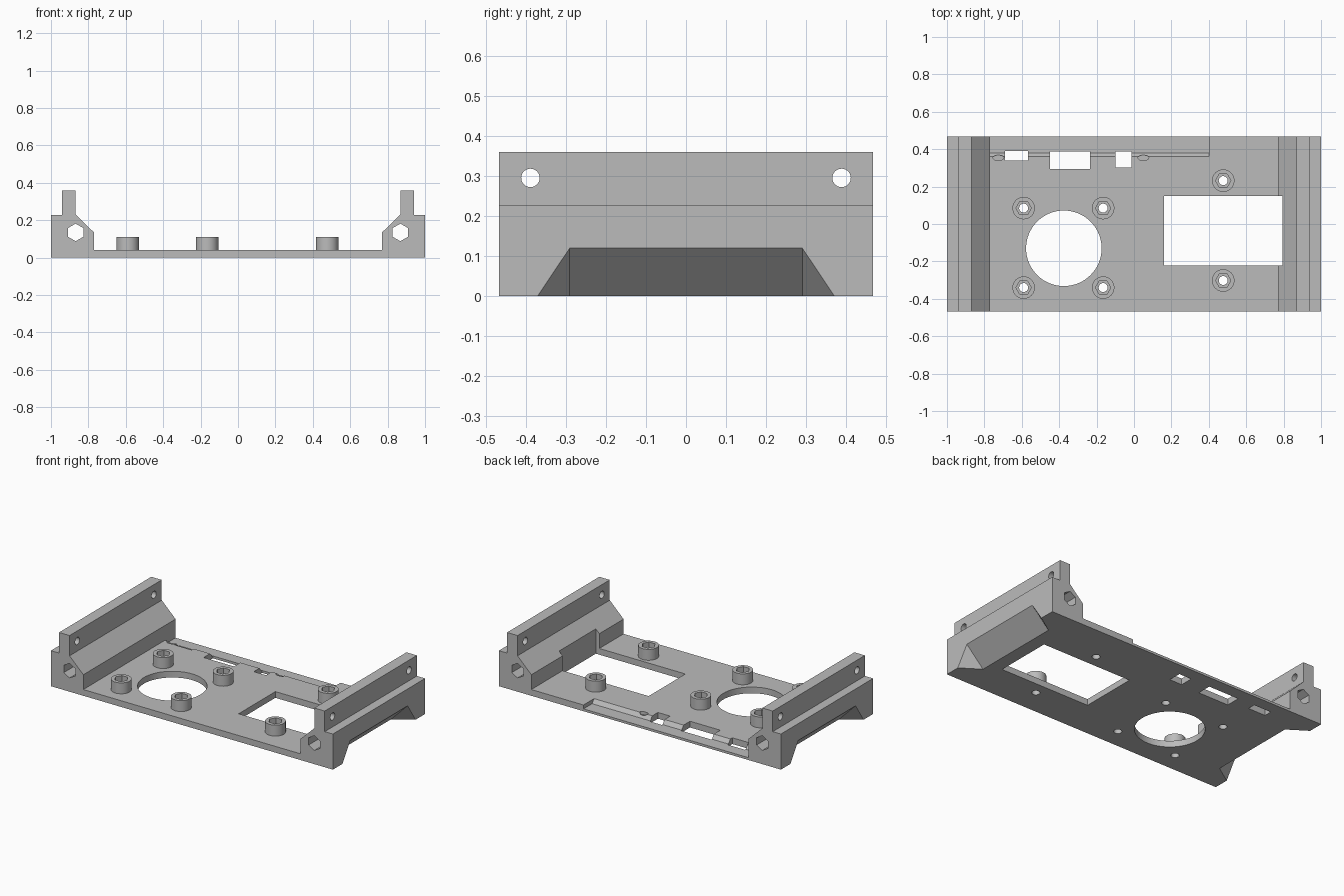
import bpy, bmesh, math
from mathutils import Vector

if "Cube" in bpy.data.objects:
    bpy.data.objects.remove(bpy.data.objects["Cube"])

grey = bpy.data.materials.new("plain_grey")
grey.use_nodes = True
colour = (0.5, 0.5, 0.5, 1)
grey.diffuse_color = colour
grey.node_tree.nodes["Principled BSDF"].inputs["Base Color"].default_value = colour


def prism(name, outline, sweep):
    """Solid made by sweeping a flat outline of 3D points along a vector."""
    bm = bmesh.new()
    face = bm.faces.new([bm.verts.new(p) for p in outline])
    out = bmesh.ops.extrude_face_region(bm, geom=[face])["geom"]
    moved = [g for g in out if isinstance(g, bmesh.types.BMVert)]
    bmesh.ops.translate(bm, verts=moved, vec=Vector(sweep))
    bmesh.ops.recalc_face_normals(bm, faces=bm.faces)
    mesh = bpy.data.meshes.new(name)
    bm.to_mesh(mesh)
    bm.free()
    mesh.materials.append(grey)
    obj = bpy.data.objects.new(name, mesh)
    bpy.context.collection.objects.link(obj)
    return obj


def rod(name, centre, r, length, axis, sides=32, turn=0.0, squash=1.0):
    """Regular prism or cylinder starting at centre, running along an axis."""
    c, pts = Vector(centre), []
    for i in range(sides):
        a = turn + math.tau * i / sides
        u, v = r * math.cos(a), r * math.sin(a) * squash
        pts.append(c + Vector({"x": (0, u, v), "y": (u, 0, v), "z": (u, v, 0)}[axis]))
    return prism(name, pts, [length * (axis == k) for k in "xyz"])


def box(name, x0, x1, y0, y1, z0, z1):
    pts = [(x0, y0, z0), (x1, y0, z0), (x1, y1, z0), (x0, y1, z0)]
    return prism(name, pts, (0, 0, z1 - z0))


def cut(target, *cutters):
    for c in cutters:
        c.hide_render = True
        mod = target.modifiers.new("cut", "BOOLEAN")
        mod.operation, mod.solver, mod.object = "DIFFERENCE", "EXACT", c
        bpy.context.view_layer.objects.active = target
        bpy.ops.object.modifier_apply(modifier=mod.name)
        bpy.data.objects.remove(c)


# Tray: floor plate with a stepped rail on each side, one swept profile
D = 0.467
half = [(0.77, 0.04), (0.77, 0.135), (0.868, 0.23), (0.868, 0.36),
        (0.942, 0.36), (0.942, 0.228), (1, 0.228), (1, 0)]
profile = half + [(-x, z) for x, z in reversed(half)]
tray = prism("tray", [(x, -D, z) for x, z in profile], (0, 2 * D, 0))

for s in (-1, 1):
    # hexagonal channel along each rail
    cut(tray, rod("channel", (s * 0.868, -0.6, 0.135), 0.047, 1.2, "y", 6, math.pi / 6))
    # round cross holes through the rail walls
    for y in (-0.388, 0.388):
        cut(tray, rod("cross_hole", (s * 0.905 - 0.1, y, 0.295), 0.023, 0.2, "x"))
    # sloped relief under the outer edge, tapering at its ends
    relief = [(-0.12, -0.29), (0.1, -0.437), (0.1, 0.437), (-0.12, 0.29)]
    cut(tray, prism("relief", [(s * (0.9 + u), y, -0.1) for u, y in relief],
                    (s * 0.4, 0, 0.4)))

# Floor openings
cut(tray,
    rod("round_opening", (-0.375, -0.13, -0.1), 0.202, 0.3, "z", 64),
    box("square_opening", 0.16, 0.795, -0.222, 0.15, -0.1, 0.5))

# Lowered strip along the back edge with a slanted wall
strip = [(0.36, 0.06), (0.36, 0.04), (0.38, 0.015), (0.5, 0.015), (0.5, 0.06)]
cut(tray, prism("strip", [(-0.77, y, z) for y, z in strip], (1.17, 0, 0)))

# Connector slots and small dents beside them
for x0, x1, y0, y1 in [(-0.69, -0.567, 0.34, 0.39), (-0.45, -0.235, 0.295, 0.387),
                       (-0.1, -0.013, 0.303, 0.387)]:
    cut(tray, box("slot", x0, x1, y0, y1, -0.1, 0.2))
for x in (-0.725, 0.05):
    cut(tray, rod("dent", (x, 0.354, 0.02), 0.029, 0.1, "z", 24, 0, 0.5))

# Standoffs with a hexagonal nut pocket and a screw hole through the floor
spots = [(x, y) for x in (-0.59, -0.165) for y in (-0.34, 0.085)]
spots += [(0.477, -0.302), (0.477, 0.232)]
parts = [tray]
for x, y in spots:
    post = rod("standoff", (x, y, 0.04), 0.06, 0.07, "z", 40)
    cut(post,
        rod("nut_pocket", (x, y, 0.065), 0.041, 0.1, "z", 6),
        rod("screw_hole", (x, y, -0.1), 0.024, 0.4, "z", 24))
    cut(tray, rod("screw_hole", (x, y, -0.1), 0.024, 0.4, "z", 24))
    parts.append(post)

# Smooth the round walls, keep every real edge crisp
bpy.ops.object.select_all(action="DESELECT")
for p in parts:
    p.select_set(True)
bpy.context.view_layer.objects.active = tray
bpy.ops.object.shade_smooth_by_angle(angle=math.radians(25))
